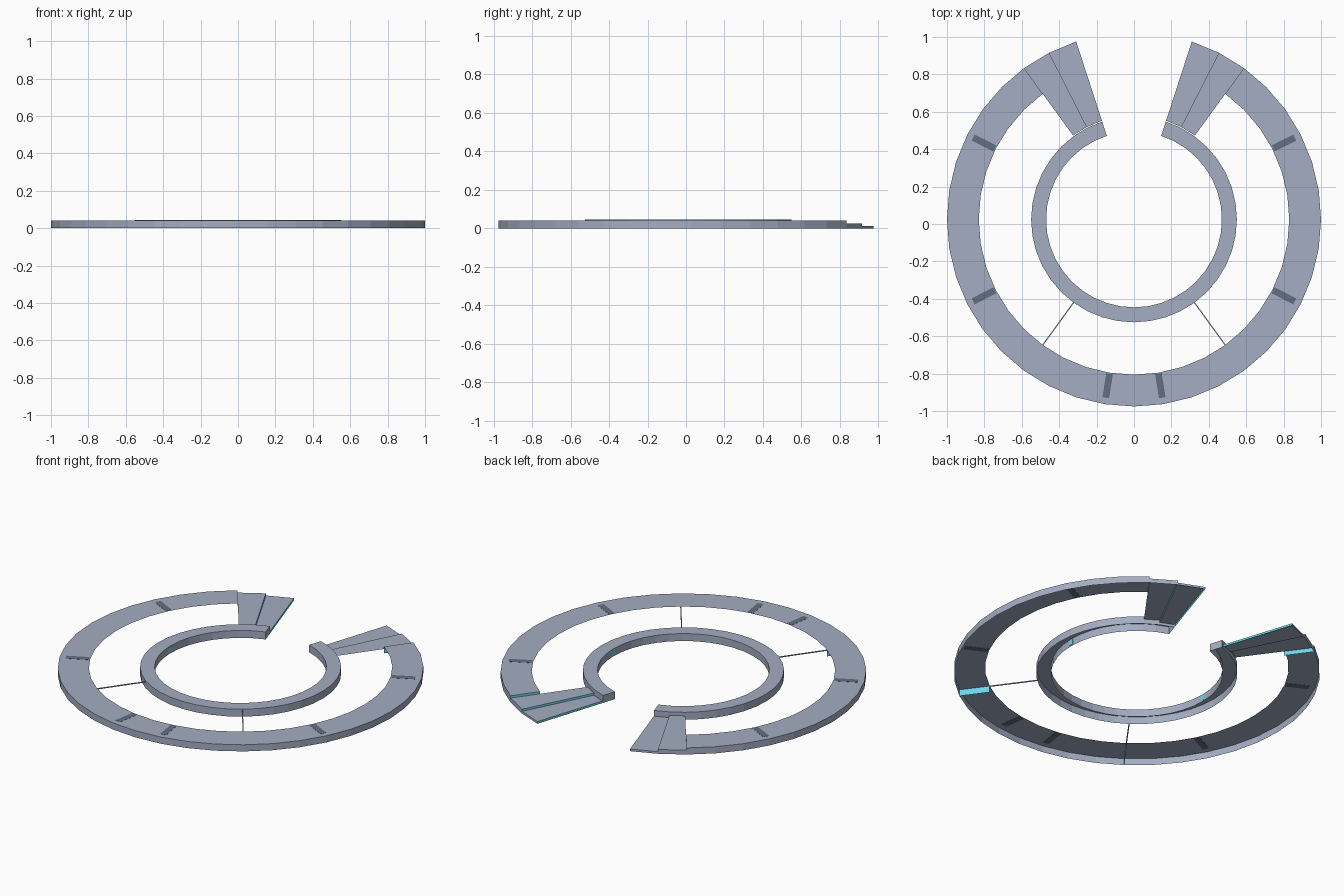
import bpy, bmesh, math
from mathutils import Vector

if "Cube" in bpy.data.objects:
    bpy.data.objects.remove(bpy.data.objects["Cube"])

CY = 0.0245          # ring centre on y
STEP = 9             # degrees per facet


def material(name, rgb):
    m = bpy.data.materials.new(name)
    m.diffuse_color = (*rgb, 1)
    m.use_nodes = True
    m.node_tree.nodes["Principled BSDF"].inputs["Base Color"].default_value = m.diffuse_color
    return m


GREY = material("blue_grey", (0.37, 0.42, 0.54))
CYAN = material("cyan_light", (0.15, 0.70, 0.83))
SLATE = material("dark_slate", (0.12, 0.16, 0.22))


def pt(r, deg, z):
    a = math.radians(deg)
    return Vector((r * math.cos(a), CY + r * math.sin(a), z))


def make(name, quads, mats):
    """quads: list of (four points, material index)"""
    bm = bmesh.new()
    for pts, mi in quads:
        f = bm.faces.new([bm.verts.new(p) for p in pts])
        f.material_index = mi
    bmesh.ops.remove_doubles(bm, verts=bm.verts, dist=0.0001)
    me = bpy.data.meshes.new(name)
    bm.to_mesh(me)
    bm.free()
    for m in mats:
        me.materials.append(m)
    ob = bpy.data.objects.new(name, me)
    bpy.context.collection.objects.link(ob)
    return ob


def deck(r0, r1, a, b, z):
    return [pt(r0, a, z), pt(r1, a, z), pt(r1, b, z), pt(r0, b, z)]


def wall(r, a, b, z0, z1):
    return [pt(r, a, z0), pt(r, b, z0), pt(r, b, z1), pt(r, a, z1)]


def radial(r0, r1, a, z0, z1, flip=False):
    q = [pt(r0, a, z0), pt(r1, a, z0), pt(r1, a, z1), pt(r0, a, z1)]
    return q[::-1] if flip else q


def box(name, r0, r1, deg, width, z0, z1, mat):
    """thin radial bar"""
    bm = bmesh.new()
    bmesh.ops.create_cube(bm, size=1)
    for v in bm.verts:
        v.co = Vector((v.co.x * (r1 - r0) + (r0 + r1) / 2, v.co.y * width,
                       v.co.z * (z1 - z0) + (z0 + z1) / 2))
    me = bpy.data.meshes.new(name)
    bm.to_mesh(me)
    bm.free()
    me.materials.append(mat)
    ob = bpy.data.objects.new(name, me)
    ob.location = (0, CY, 0)
    ob.rotation_euler.z = math.radians(deg)
    bpy.context.collection.objects.link(ob)


# Outer ring: open-bottomed deck and outer wall, 54 degrees either side of the gap
quads = []
for a in range(126, 414, STEP):
    quads.append((deck(0.83, 1.0, a, a + STEP, 0.04), 0))
    quads.append((wall(1.0, a, a + STEP, 0, 0.04), 0))
make("outer_ring", quads, [GREY])

# Inner ring: deck, two walls and end caps
quads = []
for a in range(108, 432, STEP):
    quads.append((deck(0.47, 0.55, a, a + STEP, 0.045), 0))
    quads.append((wall(0.55, a, a + STEP, 0, 0.045), 0))
    quads.append((wall(0.47, a, a + STEP, 0, 0.045)[::-1], 0))
quads.append((radial(0.47, 0.55, 108, 0, 0.045), 0))
quads.append((radial(0.47, 0.55, 432, 0, 0.045, True), 0))
make("inner_ring", quads, [GREY])

# Steps down to the gap, with lit risers
for name, s in (("right_steps", 1), ("left_steps", -1)):
    ang = lambda d: 90 - s * (90 - d)
    quads = []
    for a, z in ((54, 0.026), (63, 0.013)):
        lo, hi = sorted((ang(a), ang(a + 9)))
        quads.append((deck(0.555, 1.0, lo, hi, z), 0))
        quads.append((wall(1.0, lo, hi, 0, z), 0))
        quads.append((radial(0.555, 1.0, ang(a + 9), z - 0.013, z, s > 0), 1))
    quads.append((radial(0.83, 1.0, ang(54), 0, 0.04, s > 0), 1))
    make(name, quads, [GREY, CYAN])

# Radial partitions under the outer ring and the thin struts inward
for d in (-54, -126):
    make("ring_partition", [(radial(0.83, 0.999, d, 0, 0.039), 0)], [CYAN])
    box("thin_strut", 0.55, 0.83, d, 0.006, 0.035, 0.04, GREY)

# Dark inlaid bars on the outer deck
for d in (27, -27, -81):
    for a in (d, 180 - d):
        box("deck_inlay", 0.835, 0.965, a, 0.036, 0.0385, 0.0408, SLATE)

# Small lights in the inner wall
for a in (0, 180):
    box("wall_light", 0.4685, 0.4715, a, 0.032, 0.008, 0.038, CYAN)
